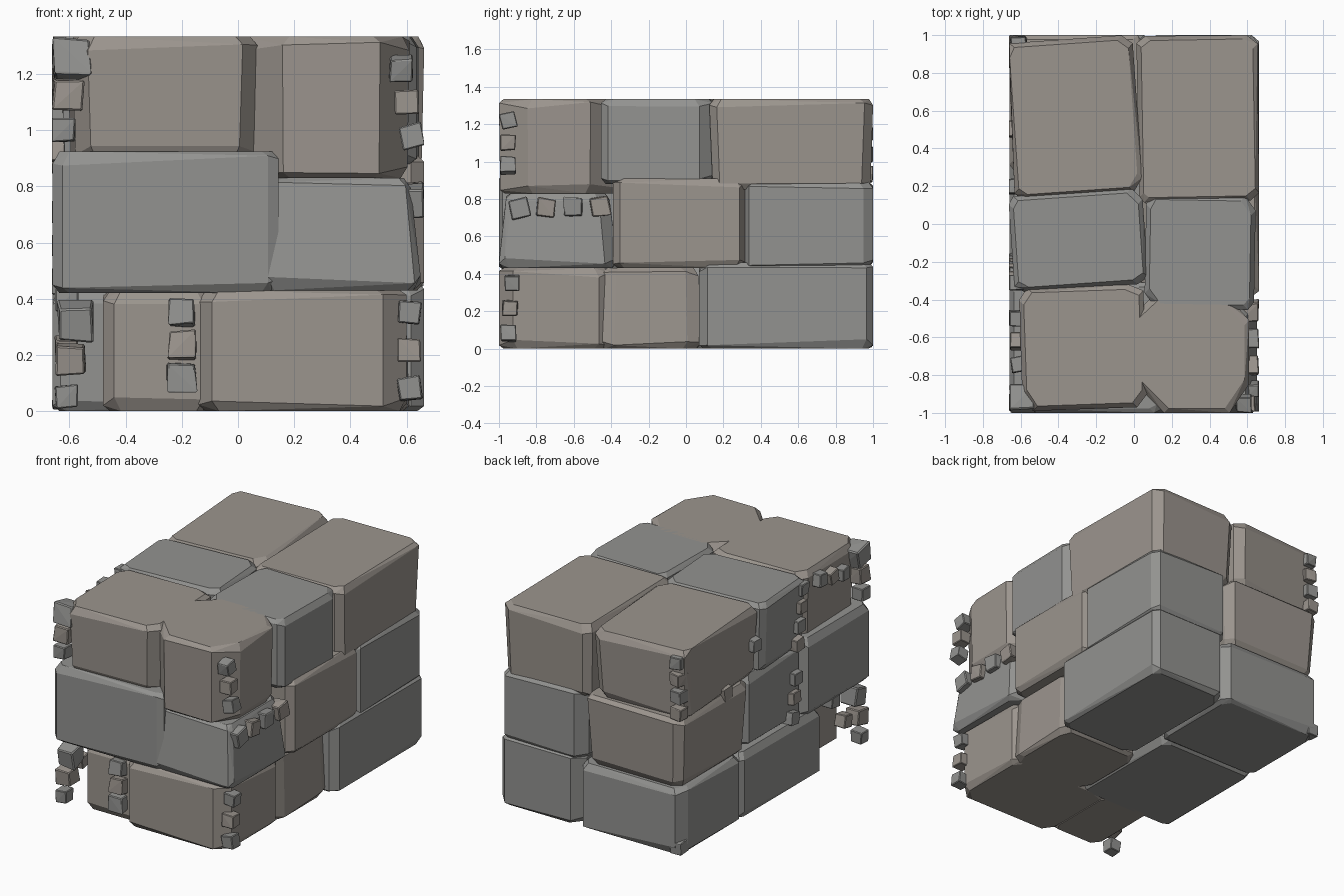
import bpy, bmesh, random, math
from mathutils import Vector, Matrix

if "Cube" in bpy.data.objects:
    bpy.data.objects.remove(bpy.data.objects["Cube"])

random.seed(7)
HALF_X, HALF_Y, TOP = 0.663, 1.0, 1.333


def tinted(name, color):
    m = bpy.data.materials.new(name)
    m.diffuse_color = (*color, 1)
    m.use_nodes = True
    m.node_tree.nodes["Principled BSDF"].inputs["Base Color"].default_value = m.diffuse_color
    return m


WARM = tinted("warm_stone", (0.33, 0.30, 0.27))
COOL = tinted("cool_stone", (0.29, 0.29, 0.28))


def hull_object(name, points, mat):
    """Flat-faced convex stone around a point cloud, kept inside the overall box."""
    bm = bmesh.new()
    for x, y, z in points:
        bm.verts.new((max(-HALF_X, min(HALF_X, x)), max(-HALF_Y, min(HALF_Y, y)),
                      max(0, min(TOP, z))))
    res = bmesh.ops.convex_hull(bm, input=bm.verts[:])
    junk = {g for g in res["geom_interior"] + res["geom_unused"]
            if isinstance(g, bmesh.types.BMVert)}
    bmesh.ops.delete(bm, geom=list(junk), context='VERTS')
    bmesh.ops.dissolve_limit(bm, angle_limit=math.radians(4),
                             verts=bm.verts[:], edges=bm.edges[:])
    bmesh.ops.recalc_face_normals(bm, faces=bm.faces[:])
    me = bpy.data.meshes.new(name)
    bm.to_mesh(me)
    bm.free()
    me.materials.append(mat)
    bpy.context.collection.objects.link(bpy.data.objects.new(name, me))


def block(name, x0, x1, y0, y1, z0, z1, mat=WARM, turn=0, clip=.035, top=1, bottom=1):
    """Rough block: turned rectangle with clipped corners, chamfered rims and taper."""
    mid = Vector(((x0 + x1) / 2, (y0 + y1) / 2, 0))
    hx, hy = (x1 - x0) / 2, (y1 - y0) / 2
    rot = Matrix.Rotation(math.radians(turn), 3, 'Z')
    rim, pts = .035, []
    for sx in (-1, 1):
        for sy in (-1, 1):
            a, b = (clip * random.uniform(.5, 1.6) for _ in range(2))
            for cx, cy in ((a, 0), (0, b)):
                for z, s, inset in ((z0, bottom, rim), (z0 + rim, bottom, 0),
                                    (z1 - rim, top, 0), (z1, top, rim)):
                    v = Vector((sx * ((hx - cx) * s - inset * .7),
                                sy * ((hy - cy) * s - inset * .7), 0))
                    p = mid + rot @ v
                    p.z = z if inset else z + random.uniform(-.02, .02)
                    pts.append(p)
    hull_object(name, pts, mat)


def pebble(name, x, y, z, s, mat):
    """Small tilted cube with clipped corners."""
    rot = Matrix.Rotation(random.uniform(-.25, .25), 3, random.choice("XYZ"))
    pts = []
    for i in range(8):
        signs = Vector((i & 1, i >> 1 & 1, i >> 2)) * 2 - Vector((1, 1, 1))
        corner = signs * s * .52 * random.uniform(.78, .95)
        for axis in range(3):
            v = corner.copy()
            v[axis] *= 1.12
            pts.append(Vector((x, y, z)) + rot @ v)
    hull_object(name, pts, mat)


def pebble_column(name, start, end, count, s0=.08, s1=.08):
    """Row of pebbles from start to end, slightly scattered."""
    a, b = Vector(start), Vector(end)
    for i in range(count):
        t = i / max(1, count - 1)
        p = a.lerp(b, t)
        pebble(f"{name}_{i + 1}", *p, s0 + (s1 - s0) * t, WARM if i % 2 else COOL)


# Top course
z0, z1 = .88, TOP
block("top_back_left", -.66, .02, .15, .98, z0, z1, WARM, 4, .05, 1, .95)
block("top_back_right", .02, .66, .12, 1, .85, z1, WARM, 1, .04, 1, .96)
block("top_mid_left", -.65, .06, -.34, .17, z0, z1, COOL, 4, .04, 1, .95)
block("top_mid_right", .06, .64, -.45, .15, z0, z1, COOL, -1, .05)
block("top_front_left", -.6, .06, -.98, -.33, .89, z1, WARM, 2, .06, 1, .96)
block("top_front_right", 0, .61, -1, -.36, .83, z1, WARM, 0, .17, 1, .98)

# Middle course
z0, z1 = .43, .89
block("middle_front_left", -.66, .145, -1, -.31, .42, .925, COOL)
block("middle_front_right", .07, .65, -1, -.37, z0, .83, COOL, 0, .04, .88)
block("middle_right", .04, HALF_X, -.39, .32, z0, .91)
block("middle_left", -.62, .06, -.31, .27, z0, z1, COOL)
block("middle_back_right", .06, .66, .31, 1, z0, z1, COOL, 0, .05)
block("middle_back_left", -.66, .06, .26, 1, z0, z1, WARM, 0, .04, 1, .94)

# Bottom course
z0, z1 = 0, .43
block("bottom_front_left", -.48, -.1, -.94, -.4, z0, z1)
block("bottom_front_right", -.14, .6, -1, -.41, z0, z1, WARM, 0, .07)
block("bottom_right", .02, .61, -.46, .08, z0, z1, WARM, 0, .05, .95)
block("bottom_left", -.66, .05, -.47, .36, z0, z1, COOL)
block("bottom_back_right", .08, HALF_X, .07, 1, z0, .46, COOL, 0, .05)
block("bottom_back_left", -.66, .09, .35, 1, z0, z1, COOL, 0, .05)

# Small stones in the joints and along the outer edges
pebble_column("front_left_upper_stone", (-.59, -.93, 1.25), (-.62, -.94, 1), 3, .13)
pebble_column("left_front_stone", (-.61, -.74, 1.2), (-.62, -.5, 1.26), 3)
pebble_column("left_upper_stone", (-.62, -.31, 1.27), (-.63, -.25, .93), 4)
pebble_column("left_middle_stone", (-.63, -.24, .71), (-.63, -.2, .46), 3)
pebble_column("left_joint_stone", (-.63, .2, 1.1), (-.63, .5, .89), 2)
pebble_column("back_left_stone", (-.61, .95, 1.26), (-.62, .96, .93), 4)
pebble_column("back_foot_stone", (-.62, .96, .05), (-.62, .96, .05), 1)
pebble_column("front_right_upper_stone", (.58, -.95, 1.22), (.62, -.95, .98), 3)
pebble_column("right_middle_stone", (.61, -.89, .75), (.61, -.46, .76), 4, .1, .1)
pebble_column("right_lower_stone", (.61, -.93, .35), (.61, -.95, .08), 3)
pebble_column("front_left_lower_stone", (-.58, -.92, .32), (-.61, -.94, .05), 3, .12)
pebble_column("left_lower_stone", (-.61, -.64, .4), (-.61, -.77, .22), 2)
pebble_column("front_middle_stone", (-.2, -.95, .35), (-.2, -.95, .12), 3, .09, .1)
